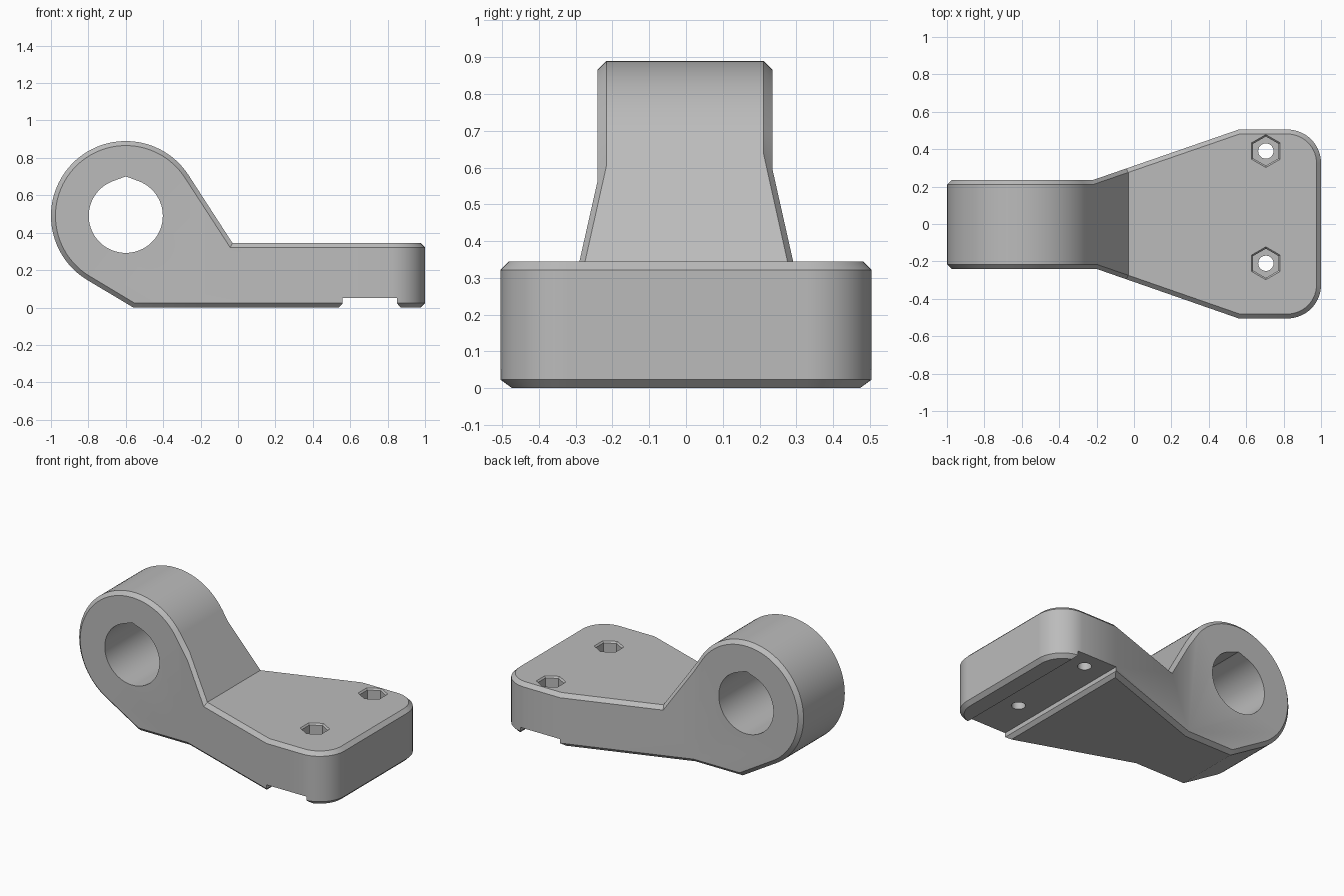
import bpy
import bmesh
from math import cos, sin, radians
from mathutils import Matrix

cube = bpy.data.objects.get("Cube")
if cube:
    bpy.data.objects.remove(cube, do_unlink=True)

grey = bpy.data.materials.new("light grey")
grey.use_nodes = True
grey.diffuse_color = (0.5, 0.5, 0.5, 1)
grey.node_tree.nodes["Principled BSDF"].inputs["Base Color"].default_value = (0.5, 0.5, 0.5, 1)


def arc(cx, cy, r, start, end, steps):
    angles = [radians(start + (end - start) * i / steps) for i in range(steps + 1)]
    return [(cx + r * cos(a), cy + r * sin(a)) for a in angles]


def add_object(name, bm):
    mesh = bpy.data.meshes.new(name)
    bm.to_mesh(mesh)
    bm.free()
    obj = bpy.data.objects.new(name, mesh)
    bpy.context.collection.objects.link(obj)
    obj.data.materials.append(grey)
    return obj


def prism(name, points, axis, low, high):
    """Extrude a closed outline along y (outline in x, z) or z (outline in x, y)."""
    place = {"y": lambda p, q, d: (p, d, q), "z": lambda p, q, d: (p, q, d)}[axis]
    bm = bmesh.new()
    rings = [[bm.verts.new(place(p, q, d)) for p, q in points] for d in (low, high)]
    bm.faces.new(rings[0])
    bm.faces.new(rings[1])
    n = len(points)
    for i in range(n):
        j = (i + 1) % n
        bm.faces.new((rings[0][i], rings[0][j], rings[1][j], rings[1][i]))
    bmesh.ops.recalc_face_normals(bm, faces=bm.faces[:])
    return add_object(name, bm)


def combine(target, tool, operation):
    tool.hide_render = True
    mod = target.modifiers.new(tool.name, "BOOLEAN")
    mod.object, mod.operation, mod.solver = tool, operation, "EXACT"
    bpy.context.view_layer.objects.active = target
    bpy.ops.object.modifier_apply(modifier=mod.name)
    bpy.data.objects.remove(tool, do_unlink=True)


# Side outline: round eye, sloping neck, flat foot
TOP = 0.345
EYE = (-0.6, 0.49)
side = [(-0.56, 0), (1.2, 0), (1.2, TOP), (-0.03, TOP)]
side += arc(*EYE, 0.4, 33, 238, 56)
bracket = prism("bracket", side, "y", -0.8, 0.8)

# Plan outline: narrow eye flaring into a wide rounded foot
plan = [(-1.2, -0.24), (-0.2, -0.24), (0.56, -0.505)]
plan += arc(0.82, -0.325, 0.18, -90, 0, 14) + arc(0.82, 0.325, 0.18, 0, 90, 14)
plan += [(0.56, 0.505), (-0.22, 0.235), (-1.2, 0.235)]
combine(bracket, prism("plan_tool", plan, "z", -0.5, 1.5), "INTERSECT")


# Chamfer wherever a plan wall meets the side outline
def is_wall(face):
    upright = abs(face.normal.z) < 1e-3
    return upright and (abs(face.normal.y) > 1e-3 or face.calc_center_median().x > 0.95)


bm = bmesh.new()
bm.from_mesh(bracket.data)
bmesh.ops.remove_doubles(bm, verts=bm.verts[:], dist=1e-5)
bm.normal_update()
rim = [e for e in bm.edges
       if len(e.link_faces) == 2 and is_wall(e.link_faces[0]) != is_wall(e.link_faces[1])]
bmesh.ops.bevel(bm, geom=rim, offset=0.024, offset_type="OFFSET", segments=1,
                profile=0.5, affect="EDGES")
bm.to_mesh(bracket.data)
bm.free()

# Pivot bore with a shallow pointed roof
bore = arc(*EYE, 0.198, 110, 430, 60) + [(EYE[0], EYE[1] + 0.211)]
combine(bracket, prism("bore_tool", bore, "y", -1, 1), "DIFFERENCE")

# Groove across the underside with chamfered lips
groove = [(0.53, -0.01), (0.56, 0.022), (0.56, 0.05),
          (0.85, 0.05), (0.85, 0.022), (0.88, -0.01)]
combine(bracket, prism("groove_tool", groove, "y", -1, 1), "DIFFERENCE")

# Bolt holes with hexagonal nut pockets and a small lead-in
for y in (0.39, -0.21):
    bolt = arc(0.705, y, 0.041, 0, 345, 23)
    combine(bracket, prism("bolt_tool", bolt, "z", -0.1, 0.3), "DIFFERENCE")
    pocket = arc(0.705, y, 0.078, 30, 330, 5)
    combine(bracket, prism("pocket_tool", pocket, "z", 0.2, 0.5), "DIFFERENCE")
    bm = bmesh.new()
    bmesh.ops.create_cone(bm, cap_ends=True, segments=6, radius1=0.076, radius2=0.1,
                          depth=0.024, matrix=Matrix.Translation((0.705, y, TOP)))
    combine(bracket, add_object("lead_in_tool", bm), "DIFFERENCE")

# Smooth the curved walls, keep the machined edges crisp
bpy.ops.object.select_all(action="DESELECT")
bracket.select_set(True)
bpy.context.view_layer.objects.active = bracket
bpy.ops.object.shade_smooth_by_angle(angle=radians(30))
weighted = bracket.modifiers.new("weighted_normals", "WEIGHTED_NORMAL")
weighted.keep_sharp = True
